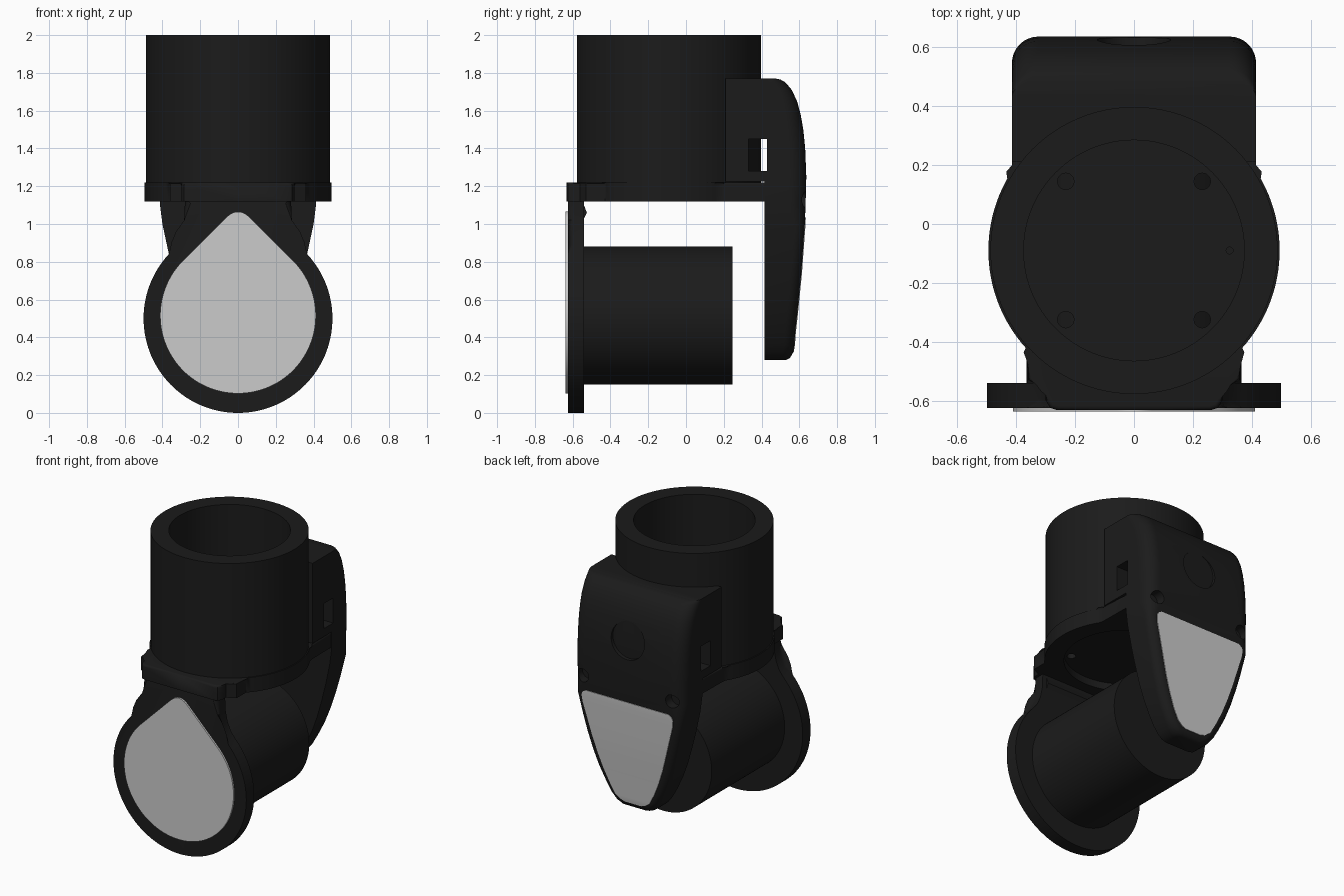
import bpy, bmesh, math

if "Cube" in bpy.data.objects:
    bpy.data.objects.remove(bpy.data.objects["Cube"])

black = bpy.data.materials.new("black_plastic")
black.diffuse_color = (0.011, 0.011, 0.011, 1)
black.use_nodes = True
black.node_tree.nodes["Principled BSDF"].inputs["Base Color"].default_value = black.diffuse_color


def finish(name, bm, mat=black):
    bmesh.ops.recalc_face_normals(bm, faces=bm.faces)
    me = bpy.data.meshes.new(name)
    bm.to_mesh(me)
    bm.free()
    ob = bpy.data.objects.new(name, me)
    bpy.context.collection.objects.link(ob)
    if mat:
        me.materials.append(mat)
    return ob


def loft(name, rings, mat=black, bevel=0):
    bm = bmesh.new()
    vs = [[bm.verts.new(p) for p in r] for r in rings]
    n = len(vs[0])
    for a, b in zip(vs, vs[1:]):
        for i in range(n):
            bm.faces.new((a[i], a[(i + 1) % n], b[(i + 1) % n], b[i]))
    first = bm.faces.new(vs[0])
    bm.faces.new(vs[-1])
    if bevel:
        bmesh.ops.bevel(bm, geom=list(first.edges), offset=bevel, segments=4,
                        profile=0.5, affect='EDGES')
    return finish(name, bm, mat)


def prism(name, pts, axis, a, b, mat=black, bevel=0):
    place = {'x': lambda p, d: (d, p[0], p[1]),
             'y': lambda p, d: (p[0], d, p[1]),
             'z': lambda p, d: (p[0], p[1], d)}[axis]
    return loft(name, [[place(p, d) for p in pts] for d in (a, b)], mat, bevel)


def arc(cx, cy, r, a0, a1, n):
    return [(cx + r * math.cos(math.radians(a0 + (a1 - a0) * i / n)),
             cy + r * math.sin(math.radians(a0 + (a1 - a0) * i / n))) for i in range(n + 1)]


def circle(cx, cy, r, n=64):
    return arc(cx, cy, r, 0, 360, n)[:-1]


def box(x0, x1, y0, y1):
    return [(x0, y0), (x1, y0), (x1, y1), (x0, y1)]


def mirrored(half):
    return half + [(-x, y) for x, y in reversed(half) if abs(x) > 1e-5]


def cut(ob, *cutters):
    bpy.context.view_layer.objects.active = ob
    for c in cutters:
        m = ob.modifiers.new("cut", 'BOOLEAN')
        m.operation, m.solver, m.object = 'DIFFERENCE', 'EXACT', c
        bpy.ops.object.modifier_apply(modifier=m.name)
    for c in cutters:
        bpy.data.objects.remove(c)


CY = -0.09  # axis of the upright tube

# upright tube with a floor and screw holes
tube = prism("upper_tube", circle(0, CY, 0.488, 96), 'z', 1.17, 2.0)
holes = [prism("hole", circle(sx * 0.232, CY + sy * 0.235, 0.028, 20), 'z', 1.1, 1.3)
         for sx in (-1, 1) for sy in (-1, 1)]
cut(tube, prism("bore", circle(0, CY, 0.375, 96), 'z', 1.22, 2.1), *holes,
    prism("pin", circle(0.325, CY, 0.012, 12), 'z', 1.19, 1.3))

# collar under the tube, with front and back tabs
half = [(0, -0.633), (0.26, -0.633), (0.285, -0.625), (0.3, -0.6), (0.3, -0.56),
        (0.36, -0.53), (0.36, -0.43)]
half += arc(0, CY, 0.495, -42, 32, 30) + [(0.415, 0.2), (0.41, 0.465), (0, 0.465)]
collar = prism("collar", mirrored(half), 'z', 1.22, 1.12, bevel=0.015)
cut(collar, prism("bore", circle(0, CY, 0.374, 96), 'z', 1.0, 1.3))

# round front plate with a neck up to the collar
half = arc(0, 0.5, 0.5, -90, 43, 44) + [(0.325, 0.89), (0.3, 0.95), (0.285, 1.02),
                                        (0.28, 1.14), (0, 1.14)]
prism("front_plate", mirrored(half), 'y', -0.625, -0.54, bevel=0.03)
prism("neck_clip", [(-0.56, 1.02), (-0.54, 1.03), (-0.525, 1.06), (-0.54, 1.1),
                    (-0.56, 1.1)], 'x', -0.25, 0.25)

# grey teardrop inlay on the front
half = arc(0, 0.515, 0.412, -90, 45, 44) + [(0.06, 1.037), (0.04, 1.053),
                                            (0.02, 1.062), (0, 1.065)]
prism("front_inlay", mirrored(half), 'y', -0.637, -0.61, None)

# horizontal cylinder behind the front plate
prism("lower_cylinder", circle(0, 0.515, 0.365, 96), 'y', -0.56, 0.245)

# rear shield: (height, half width, back depth)
SHIELD = [(0.28, 0.09, 0.53), (0.29, 0.125, 0.55), (0.315, 0.155, 0.565), (0.36, 0.19, 0.573),
          (0.43, 0.228, 0.578), (0.52, 0.27, 0.588), (0.62, 0.306, 0.598), (0.74, 0.34, 0.61),
          (0.85, 0.368, 0.618), (1.0, 0.4, 0.629), (1.1, 0.413, 0.633), (1.25, 0.415, 0.637),
          (1.4, 0.415, 0.631), (1.5, 0.415, 0.621), (1.58, 0.415, 0.607), (1.65, 0.415, 0.588),
          (1.71, 0.415, 0.56), (1.75, 0.415, 0.526), (1.765, 0.415, 0.5), (1.77, 0.415, 0.475)]


def back_at(z):
    for (z0, _, y0), (z1, _, y1) in zip(SHIELD, SHIELD[1:]):
        if z0 <= z <= z1:
            return y0 + (y1 - y0) * (z - z0) / (z1 - z0)


rings = []
for z, w, yb in SHIELD:
    r = min(0.09 if z > 1.05 else 0.055, 0.4 * w, 0.8 * (yb - 0.415))
    half = [(w, 0.415)] + arc(w - r, yb - r, r, 0, 90, 8)
    rings.append([(x, y, z) for x, y in mirrored(half)])
shield = loft("rear_shield", rings)


def slot():
    return prism("slot", box(0.33, 0.43, 1.28, 1.45), 'x', -1, 1)


cut(shield, slot(), prism("button", circle(0, 1.45, 0.125, 48), 'y', 0.608, 0.8),
    *[prism("screw", circle(s * 0.335, 1.13, 0.045, 24), 'y', 0.57, 0.8) for s in (-1, 1)])

# saddle joining the shield to the tube
saddle = prism("saddle", box(-0.415, 0.415, 0.21, 0.415), 'z', 1.225, 1.77)
cut(saddle, prism("seat", circle(0, CY, 0.484, 96), 'z', 1.0, 1.9), slot())

# grey inlay following the back of the shield
INLAY = [(0.32, 0.06), (0.33, 0.09), (0.36, 0.13), (0.43, 0.168), (0.52, 0.208), (0.62, 0.244),
         (0.74, 0.28), (0.85, 0.31), (0.95, 0.338), (1.0, 0.344), (1.02, 0.335), (1.035, 0.31)]
loft("rear_inlay", [[(-w, 0.5, z), (w, 0.5, z), (w, back_at(z) + 0.004, z),
                     (-w, back_at(z) + 0.004, z)] for z, w in INLAY], None)

# smooth shading with sharp edges kept
bpy.ops.object.select_all(action='DESELECT')
for ob in bpy.context.scene.objects:
    ob.select_set(True)
    bpy.context.view_layer.objects.active = ob
bpy.ops.object.shade_smooth_by_angle(angle=math.radians(32))
